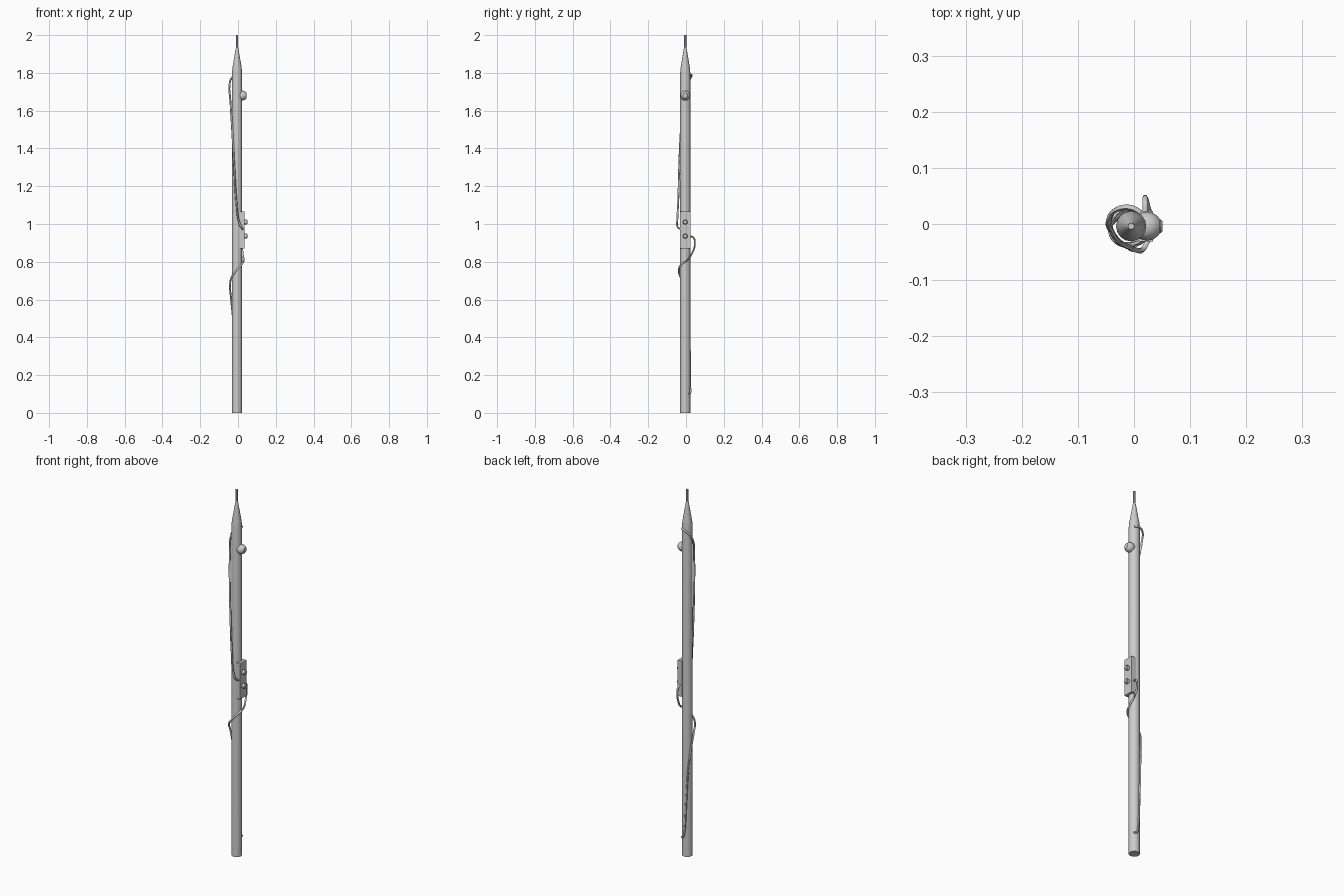
import bpy, bmesh, math
from mathutils import Vector, Matrix

if "Cube" in bpy.data.objects:
    bpy.data.objects.remove(bpy.data.objects["Cube"])

CX, CY = -0.005, -0.004   # pole axis


def finish(bm, name, angle=40):
    bmesh.ops.recalc_face_normals(bm, faces=bm.faces)
    me = bpy.data.meshes.new(name)
    bm.to_mesh(me)
    bm.free()
    ob = bpy.data.objects.new(name, me)
    bpy.context.collection.objects.link(ob)
    smooth(ob, angle)
    return ob


def smooth(ob, angle):
    bpy.ops.object.select_all(action='DESELECT')
    bpy.context.view_layer.objects.active = ob
    ob.select_set(True)
    bpy.ops.object.shade_smooth_by_angle(angle=math.radians(angle))


def lathe(name, profile, sides, matrix, angle=40):
    """Turn (radius, height) pairs around local z and cap both ends."""
    bm = bmesh.new()
    rings = []
    for r, h in profile:
        rings.append([bm.verts.new(matrix @ Vector((
            r * math.cos(2 * math.pi * i / sides),
            r * math.sin(2 * math.pi * i / sides), h))) for i in range(sides)])
    for a, b in zip(rings, rings[1:]):
        for i in range(sides):
            j = (i + 1) % sides
            bm.faces.new((a[i], a[j], b[j], b[i]))
    bm.faces.new(rings[0])
    bm.faces.new(rings[-1])
    return finish(bm, name, angle)


def along_x(x, y, z):
    return Matrix.Translation((x, y, z)) @ Matrix.Rotation(math.pi / 2, 4, 'Y')


def cable(name, points, radius=0.005):
    cu = bpy.data.curves.new(name, 'CURVE')
    cu.dimensions = '3D'
    cu.bevel_depth = radius
    cu.bevel_resolution = 1
    cu.resolution_u = 4
    cu.use_fill_caps = True
    sp = cu.splines.new('BEZIER')
    sp.bezier_points.add(len(points) - 1)
    for bp, p in zip(sp.bezier_points, points):
        bp.co = p
        bp.handle_left_type = bp.handle_right_type = 'AUTO'
    ob = bpy.data.objects.new(name, cu)
    bpy.context.collection.objects.link(ob)
    bpy.ops.object.select_all(action='DESELECT')
    bpy.context.view_layer.objects.active = ob
    ob.select_set(True)
    bpy.ops.object.convert(target='MESH')
    smooth(bpy.context.object, 60)


axis = Matrix.Translation((CX, CY, 0))

# Pole with tapered top
lathe("pole", [(0.027, 0), (0.027, 1.80), (0.024, 1.83), (0.008, 1.925),
               (0.006, 1.935)], 16, axis)
# Thin tip rod
lathe("tip_rod", [(0.006, 1.93), (0.006, 2.0)], 8, axis)

# Ball knob with a flat outer face
ball = [(0.026 * math.cos(t), 0.026 * math.sin(t))
        for t in [math.radians(a) for a in (-80, -55, -30, 0, 25, 45)]]
lathe("ball_knob", ball + [(0.013, 0.023)], 12, along_x(0.023, CY, 1.68))

# Control box
bm = bmesh.new()
bmesh.ops.create_cube(bm, size=1, matrix=Matrix.Translation((0.021, CY, 0.968))
                      @ Matrix.Diagonal((0.026, 0.054, 0.196, 1)))
finish(bm, "control_box", 30)

# Two buttons
for i, z in enumerate((1.01, 0.936)):
    lathe(f"button_{i + 1}", [(0.013, 0), (0.013, 0.014), (0.009, 0.018)],
          10, along_x(0.033, CY, z))

# Upper cable: back of pole, round the left, down the front to the box
cable("upper_cable", [
    (0.012, 0.020, 1.79), (-0.006, 0.029, 1.79), (-0.032, 0.025, 1.775),
    (-0.045, 0.005, 1.735), (-0.040, -0.012, 1.65), (-0.031, -0.027, 1.50),
    (-0.020, -0.036, 1.30), (-0.009, -0.041, 1.12), (0.003, -0.046, 1.02),
    (0.016, -0.045, 0.985), (0.026, -0.028, 0.972)])

# Lower cable: rear of box, wraps across the front, then down the back
cable("lower_cable", [
    (0.020, 0.018, 0.935), (0.020, 0.038, 0.93), (0.020, 0.047, 0.895),
    (0.024, 0.032, 0.845), (0.029, 0.008, 0.81), (0.019, -0.026, 0.785),
    (-0.008, -0.037, 0.755), (-0.033, -0.030, 0.72), (-0.042, -0.008, 0.68),
    (-0.036, 0.006, 0.60), (-0.025, 0.016, 0.48), (-0.016, 0.021, 0.30),
    (-0.006, 0.023, 0.13), (0.001, 0.023, 0.105), (0.015, 0.016, 0.10)])
